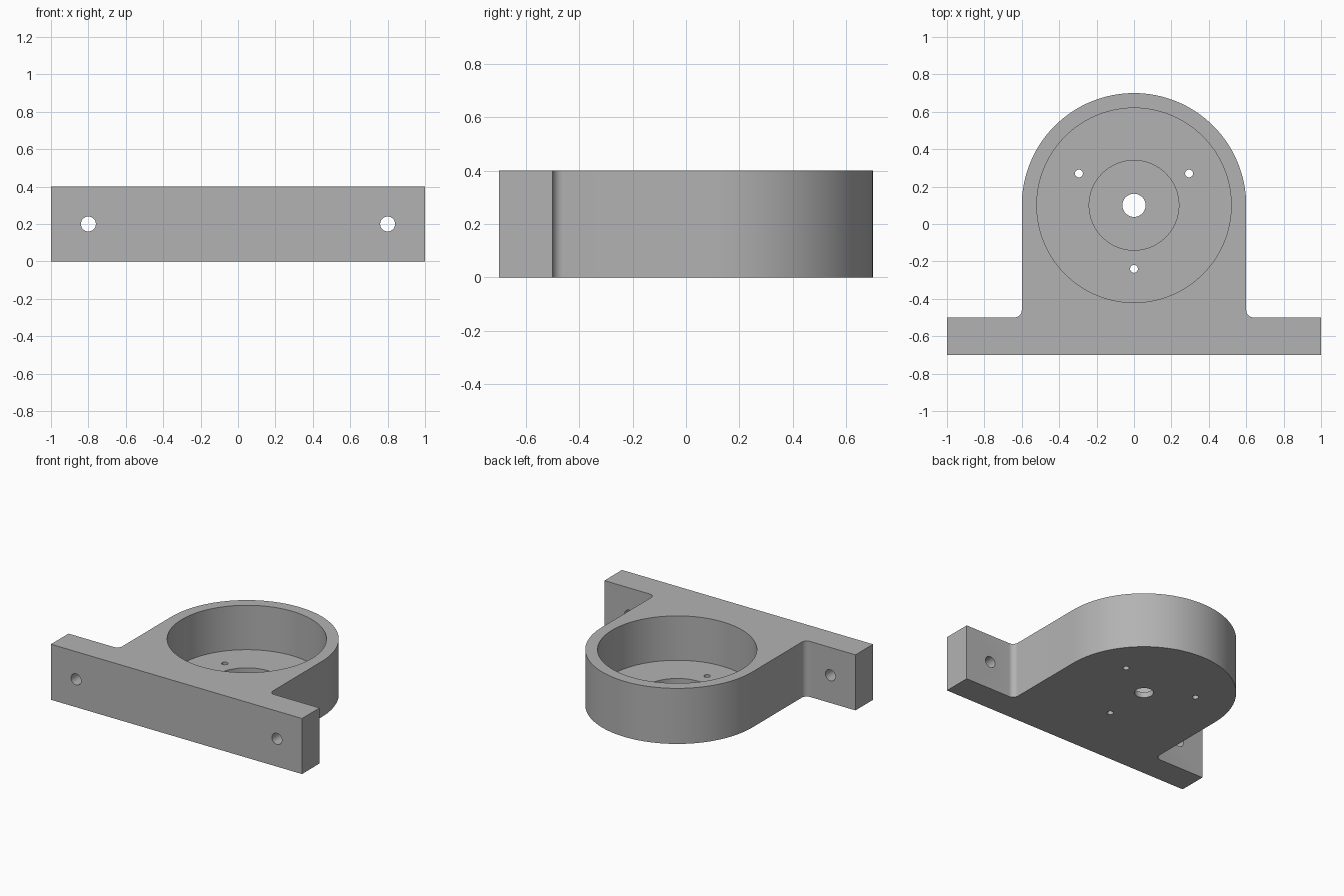
import bpy, bmesh
from math import sin, cos, pi, radians
from mathutils import Matrix, Vector

if "Cube" in bpy.data.objects:
    bpy.data.objects.remove(bpy.data.objects["Cube"], do_unlink=True)

HEIGHT = 0.4
CENTER = Vector((0, 0.1, 0))

grey = bpy.data.materials.new("machined_grey")
grey.use_nodes = True
grey.diffuse_color = (0.45, 0.45, 0.45, 1)
grey.node_tree.nodes["Principled BSDF"].inputs["Base Color"].default_value = grey.diffuse_color


def make_object(name, bm):
    bmesh.ops.recalc_face_normals(bm, faces=bm.faces)
    mesh = bpy.data.meshes.new(name)
    bm.to_mesh(mesh)
    bm.free()
    mesh.materials.append(grey)
    obj = bpy.data.objects.new(name, mesh)
    bpy.context.collection.objects.link(obj)
    return obj


def arc(cx, cy, r, start, end, steps):
    angles = [radians(start + (end - start) * i / steps) for i in range(steps + 1)]
    return [(cx + r * cos(a), cy + r * sin(a)) for a in angles]


# Flange, filleted neck and round housing as one extruded outline
outline = [(-1, -0.7), (1, -0.7), (1, -0.5)]
outline += arc(0.64, -0.46, 0.04, 270, 180, 8)
outline += arc(0, CENTER.y, 0.6, 0, 180, 64)
outline += arc(-0.64, -0.46, 0.04, 0, -90, 8)
outline += [(-1, -0.5)]
bm = bmesh.new()
base = bm.faces.new([bm.verts.new((x, y, 0)) for x, y in outline])
top = bmesh.ops.extrude_face_region(bm, geom=[base])["geom"]
bmesh.ops.translate(bm, vec=(0, 0, HEIGHT),
                    verts=[v for v in top if isinstance(v, bmesh.types.BMVert)])
body = make_object("motor_bracket", bm)


def cut(name, location, radius, depth, sides, axis="Z"):
    """Subtract a cylinder centred on location."""
    bm = bmesh.new()
    turn = Matrix.Rotation(pi / 2, 4, "X") if axis == "Y" else Matrix()
    bmesh.ops.create_cone(bm, cap_ends=True, segments=sides, radius1=radius,
                          radius2=radius, depth=depth,
                          matrix=Matrix.Translation(location) @ turn)
    cutter = make_object(name, bm)
    cutter.hide_render = True
    mod = body.modifiers.new(name, "BOOLEAN")
    mod.operation = "DIFFERENCE"
    mod.solver = "EXACT"
    mod.object = cutter
    return cutter


# Large pocket, shallow recess in its floor, and shaft hole
cutters = [
    cut("pocket", CENTER + Vector((0, 0, 0.58)), 0.52, 1, 96),
    cut("recess", CENTER + Vector((0, 0, 0.54)), 0.24, 1, 64),
    cut("shaft_hole", CENTER, 0.062, 1, 40),
]
# Three screw holes around the shaft
for angle in (30, 150, 270):
    x, y = arc(0, CENTER.y, 0.34, angle, angle, 1)[0]
    cutters.append(cut("screw_hole", (x, y, 0), 0.021, 1, 24))
# Mounting holes through the flange ears
for side in (-1, 1):
    cutters.append(cut("mounting_hole", (side * 0.8, -0.6, HEIGHT / 2), 0.04, 0.5, 32, "Y"))

# Bake the cuts and drop the cutters
bpy.context.view_layer.update()
result = bpy.data.meshes.new_from_object(
    body.evaluated_get(bpy.context.evaluated_depsgraph_get()))
body.modifiers.clear()
body.data = result
for cutter in cutters:
    bpy.data.objects.remove(cutter, do_unlink=True)

# Smooth round walls, crisp rims
bpy.ops.object.select_all(action="DESELECT")
body.select_set(True)
bpy.context.view_layer.objects.active = body
bpy.ops.object.shade_smooth_by_angle(angle=radians(30))
